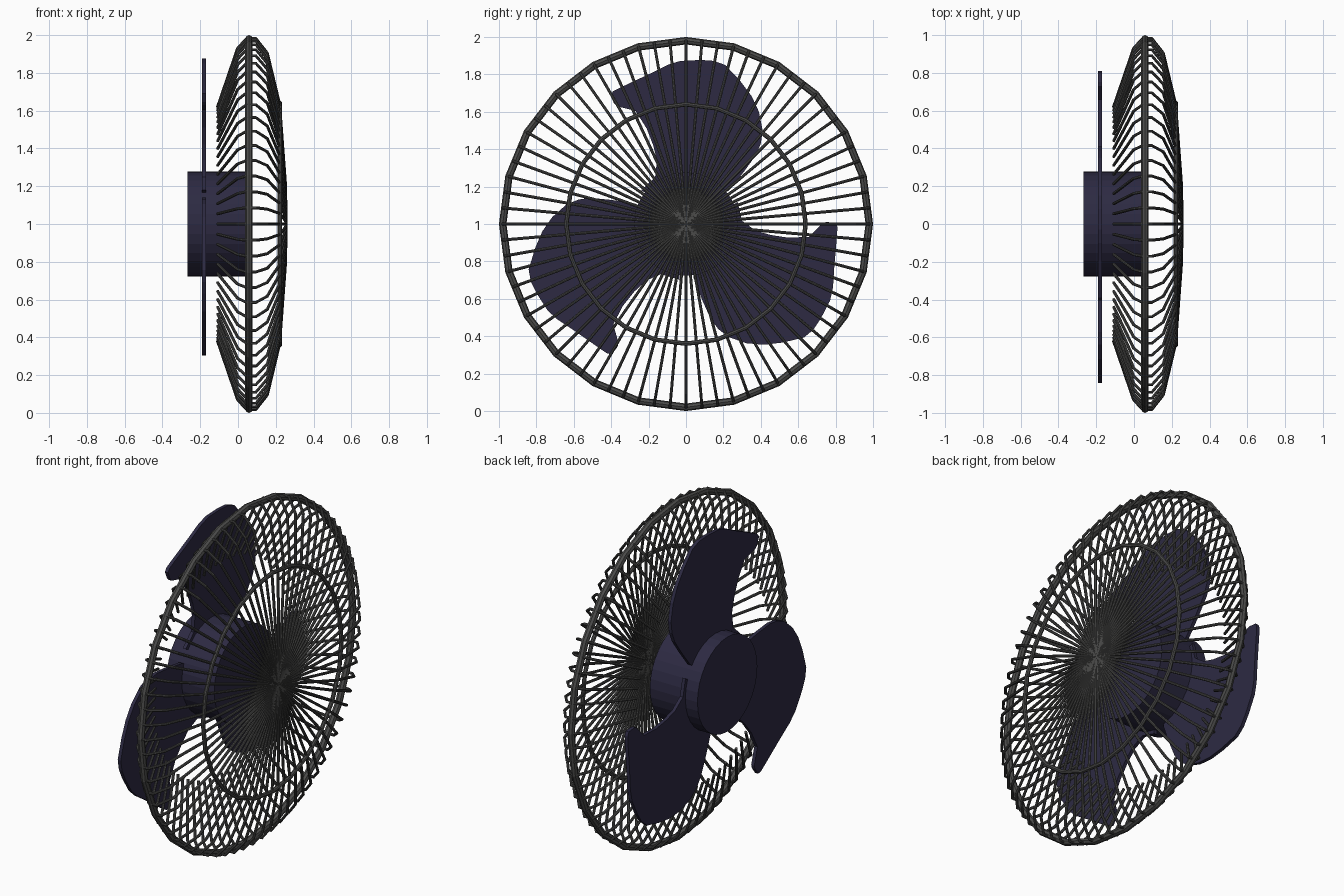
import bpy, bmesh
from math import sin, cos, pi, tau
from mathutils import Vector, Matrix

if "Cube" in bpy.data.objects:
    bpy.data.objects.remove(bpy.data.objects["Cube"])


def material(name, rgb):
    m = bpy.data.materials.new(name)
    m.diffuse_color = (*rgb, 1)
    m.use_nodes = True
    m.node_tree.nodes["Principled BSDF"].inputs["Base Color"].default_value = m.diffuse_color
    return m


METAL = material("dark_grey", (0.07, 0.07, 0.068))
NAVY = material("navy", (0.026, 0.023, 0.055))
CENTRE = Vector((0, 0, 1))


def polar(x, r, a):
    return CENTRE + Vector((x, r * sin(a), r * cos(a)))


def tubes(name, paths, radius, cyclic=False):
    """One mesh made of round wires following the given point lists."""
    cu = bpy.data.curves.new(name, 'CURVE')
    cu.dimensions = '3D'
    cu.bevel_depth = radius
    cu.bevel_resolution = 2
    cu.use_fill_caps = not cyclic
    for path in paths:
        sp = cu.splines.new('POLY')
        sp.points.add(len(path) - 1)
        for p, co in zip(sp.points, path):
            p.co = (*co, 1)
        sp.use_cyclic_u = cyclic
        sp.use_smooth = False
    ob = bpy.data.objects.new(name, cu)
    bpy.context.collection.objects.link(ob)
    cu.materials.append(METAL)
    bpy.ops.object.select_all(action='DESELECT')
    ob.select_set(True)
    bpy.context.view_layer.objects.active = ob
    bpy.ops.object.convert(target='MESH')


def prism(name, outline, x0, x1, turn=0):
    """Extrude a (y, z) outline along x, turned about the fan axis."""
    bm = bmesh.new()
    face = bm.faces.new([bm.verts.new((x0, y, z)) for y, z in outline])
    new = bmesh.ops.extrude_face_region(bm, geom=[face])['geom']
    bmesh.ops.translate(bm, vec=(x1 - x0, 0, 0),
                        verts=[v for v in new if isinstance(v, bmesh.types.BMVert)])
    bmesh.ops.recalc_face_normals(bm, faces=bm.faces[:])
    bm.transform(Matrix.Translation(CENTRE) @ Matrix.Rotation(turn, 4, 'X'))
    me = bpy.data.meshes.new(name)
    bm.to_mesh(me)
    bm.free()
    me.materials.append(NAVY)
    bpy.context.collection.objects.link(bpy.data.objects.new(name, me))


# cage wires: free ends at the back, round the rim, meeting at the front centre
wire = [(-0.108, 0.62), (-0.002, 0.93), (0.045, 0.982), (0.095, 0.982),
        (0.155, 0.905), (0.22, 0.635), (0.252, 0.2), (0.254, 0.0)]
tubes("cage_wires", [[polar(x, r, tau * i / 72) for x, r in wire]
                     for i in range(72)], 0.008)

# cage rings
for name, x, r, t in (("outer_ring", 0.058, 0.98, 0.02),
                      ("front_ring", 0.222, 0.64, 0.012)):
    tubes(name, [[polar(x, r, tau * i / 24) for i in range(24)]], t, True)

# hub
prism("hub", [(0.277 * sin(tau * i / 32), 0.277 * cos(tau * i / 32))
              for i in range(32)], -0.268, 0.04)

# blades
blade = [(-0.10, 0.10), (-0.24, 0.18), (-0.165, 0.25), (-0.155, 0.34), (-0.175, 0.42),
         (-0.21, 0.51), (-0.27, 0.605), (-0.37, 0.63), (-0.385, 0.645), (-0.405, 0.69),
         (-0.39, 0.71), (-0.35, 0.73), (-0.19, 0.805), (-0.10, 0.85), (-0.03, 0.872),
         (0.08, 0.877), (0.15, 0.872), (0.21, 0.85), (0.29, 0.765), (0.35, 0.685),
         (0.39, 0.60), (0.41, 0.50), (0.40, 0.43), (0.375, 0.37), (0.31, 0.28),
         (0.23, 0.18), (0.10, 0.10)]
for i in range(3):
    prism(f"blade_{i + 1}", blade, -0.19, -0.17, i * tau / 3)
